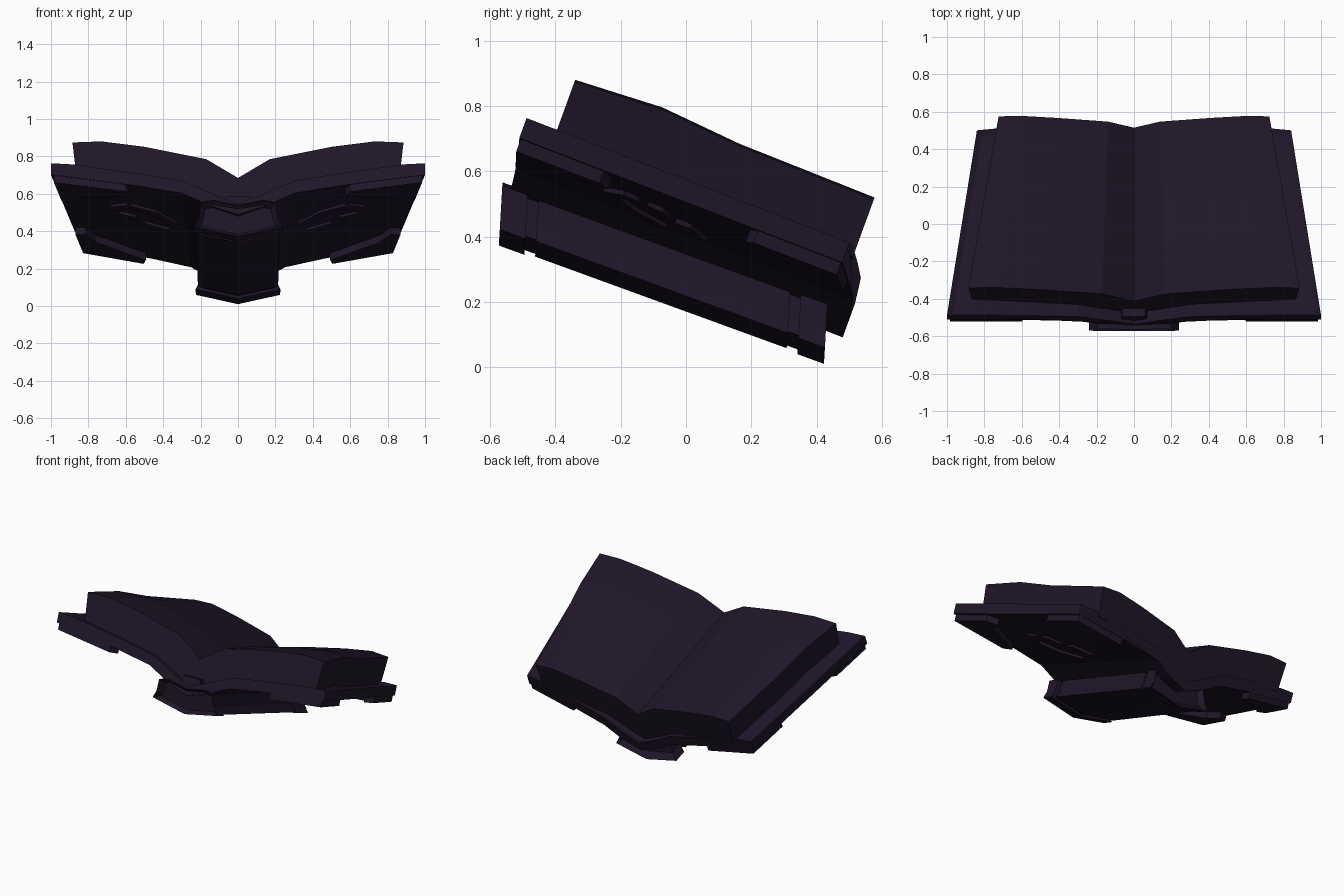
import bpy, bmesh, math
from mathutils import Vector

if "Cube" in bpy.data.objects:
    bpy.data.objects.remove(bpy.data.objects["Cube"])

C, S = math.cos(math.radians(20)), math.sin(math.radians(20))
mat = bpy.data.materials.new("dark_violet")
mat.diffuse_color = (0.014, 0.008, 0.022, 1)
mat.use_nodes = True
mat.node_tree.nodes["Principled BSDF"].inputs["Base Color"].default_value = mat.diffuse_color


def world(x, v, n):
    """Book space (across, along the spine, out of the page) to tilted world space."""
    return Vector((x, v * C + n * S, -v * S + n * C))


def finish(name, bm):
    bmesh.ops.recalc_face_normals(bm, faces=bm.faces)
    me = bpy.data.meshes.new(name)
    bm.to_mesh(me)
    bm.free()
    me.materials.append(mat)
    ob = bpy.data.objects.new(name, me)
    bpy.context.collection.objects.link(ob)
    return ob


def prism(half, vs, place):
    """Mirror a half outline (x, n) and sweep it along v; returns bmesh and end faces."""
    outline = half + [(-x, n) for x, n in reversed(half) if x > 0]
    bm = bmesh.new()
    rings = [[bm.verts.new(world(*place(x, v, n))) for x, n in outline] for v in vs]
    k = len(outline)
    for a, b in zip(rings, rings[1:]):
        for i in range(k):
            bm.faces.new((a[i], a[(i + 1) % k], b[(i + 1) % k], b[i]))
    ends = [bm.faces.new(rings[0]), bm.faces.new(rings[-1])]
    bmesh.ops.recalc_face_normals(bm, faces=bm.faces)
    return bm, ends


# Covers: one gull-wing board narrowing toward the back
def place_cover(x, v, n):
    t = (v + 0.69) / 1.11
    skew = max(0, abs(x) - 0.2) / 0.8
    v2 = v - skew * (0.03 + 0.05 * t)
    return x * (1 - 0.16 * t), v2, n - 0.02 * t


cover_bottom = [(1, .485), (.87, .47), (.55, .43), (.3, .39), (.15, .32), (0, .27)]
cover_half = [(0, .33), (.12, .38), (.3, .46), (.55, .50), (.88, .545), (1, .55)] + cover_bottom
bm, _ = prism(cover_half, [-.69, .42], place_cover)
up = Vector((0, S, C))
tops = [f for f in bm.faces if f.normal.dot(up) > 0.7]
bmesh.ops.inset_region(bm, faces=tops, thickness=0.03, use_even_offset=True)
bmesh.ops.translate(bm, verts=list({v for f in tops for v in f.verts}), vec=up * -0.015)
finish("covers", bm)


# Page block
def place_page(x, v, n):
    lift = {-.62: 0, -.34: .012, -.08: -.012, .365: -.025}[v]
    return x * (1 - 0.185 * (v + .62)), v, n + lift * min(1, abs(x) * 3)


page_half = [(0, .503), (.17, .61), (.5, .68), (.73, .711), (.885, .705),
             (.865, .52), (.55, .48), (.3, .43), (.12, .35), (0, .30)]
bm, _ = prism(page_half, [-.62, -.34, -.08, .365], place_page)
finish("page_block", bm)


# Spine: flared body, thinner core and raised end bands with recessed ends
def place_spine(x, v, n):
    return x * (1.03 - 0.06 * (v + .67)), v - 0.3 * (n - .16), n


def spine_outline(s):
    pts = [(0, .31), (.12, .335), (.18, .325), (.195, .25), (.22, .205), (0, .16)]
    return [(x * s, .26 + (n - .26) * s) for x, n in pts]


for name, scale, v0, v1, hollow in [
        ("spine_body", 1.0, -.55, .27, False), ("spine_core", .92, -.61, .33, False),
        ("spine_front_band", 1.06, -.668, -.585, True), ("spine_back_band", 1.06, .305, .392, True)]:
    bm, ends = prism(spine_outline(scale), [v0, v1], place_spine)
    if hollow:
        face = ends[0] if v0 < 0 else ends[1]
        bmesh.ops.inset_region(bm, faces=[face], thickness=0.025, use_even_offset=True)
        bmesh.ops.translate(bm, verts=list(face.verts),
                            vec=world(0, 0.04 if v0 < 0 else -0.04, 0))
    finish(name, bm)

# Headband tab between pages and spine
bm, _ = prism([(0, .385), (.06, .385), (.075, .31), (0, .31)], [-.665, -.55], lambda x, v, n: (x, v, n))
finish("headband_tab", bm)


# Plates on the underside follow the cover's curve
def under(x):
    for (x1, n1), (x0, n0) in zip(cover_bottom, cover_bottom[1:]):
        if x0 <= x <= x1:
            return n0 + (n1 - n0) * (x - x0) / (x1 - x0)
    return cover_bottom[0][1]


def plate(name, pts, depth, side):
    bm = bmesh.new()
    rows = []
    for d in (0.01, -depth):
        row = []
        for x, v in pts:
            px, pv, pn = place_cover(x, v, under(min(x, 1)) + d)
            row.append(bm.verts.new(world(px * side, pv, pn)))
        rows.append(row)
    k = len(pts)
    for i in range(k):
        bm.faces.new((rows[0][i], rows[0][(i + 1) % k], rows[1][(i + 1) % k], rows[1][i]))
    bm.faces.new(rows[0])
    bm.faces.new(rows[1])
    finish(name, bm)


front_corner = [(.60, -.685), (.985, -.685), (.985, -.40), (.92, -.37), (.87, -.47), (.68, -.57), (.58, -.62)]
back_corner = [(x, -.27 - v) for x, v in front_corner]
bars = [[(.62, -.40), (.72, -.33), (.70, -.28), (.60, -.35)],
        [(.46, -.36), (.60, -.40), (.60, -.35), (.48, -.30)],
        [(.34, -.24), (.46, -.36), (.48, -.30), (.38, -.19)],
        [(.40, -.12), (.54, -.16), (.54, -.11), (.42, -.06)],
        [(.58, -.23), (.68, -.25), (.67, -.20), (.58, -.18)]]
for side, label in ((1, "right"), (-1, "left")):
    plate("front_corner_" + label, front_corner, .04, side)
    plate("back_corner_" + label, back_corner, .04, side)
    for i, b in enumerate(bars):
        plate(f"cover_bar_{label}_{i + 1}", b, .015, side)
